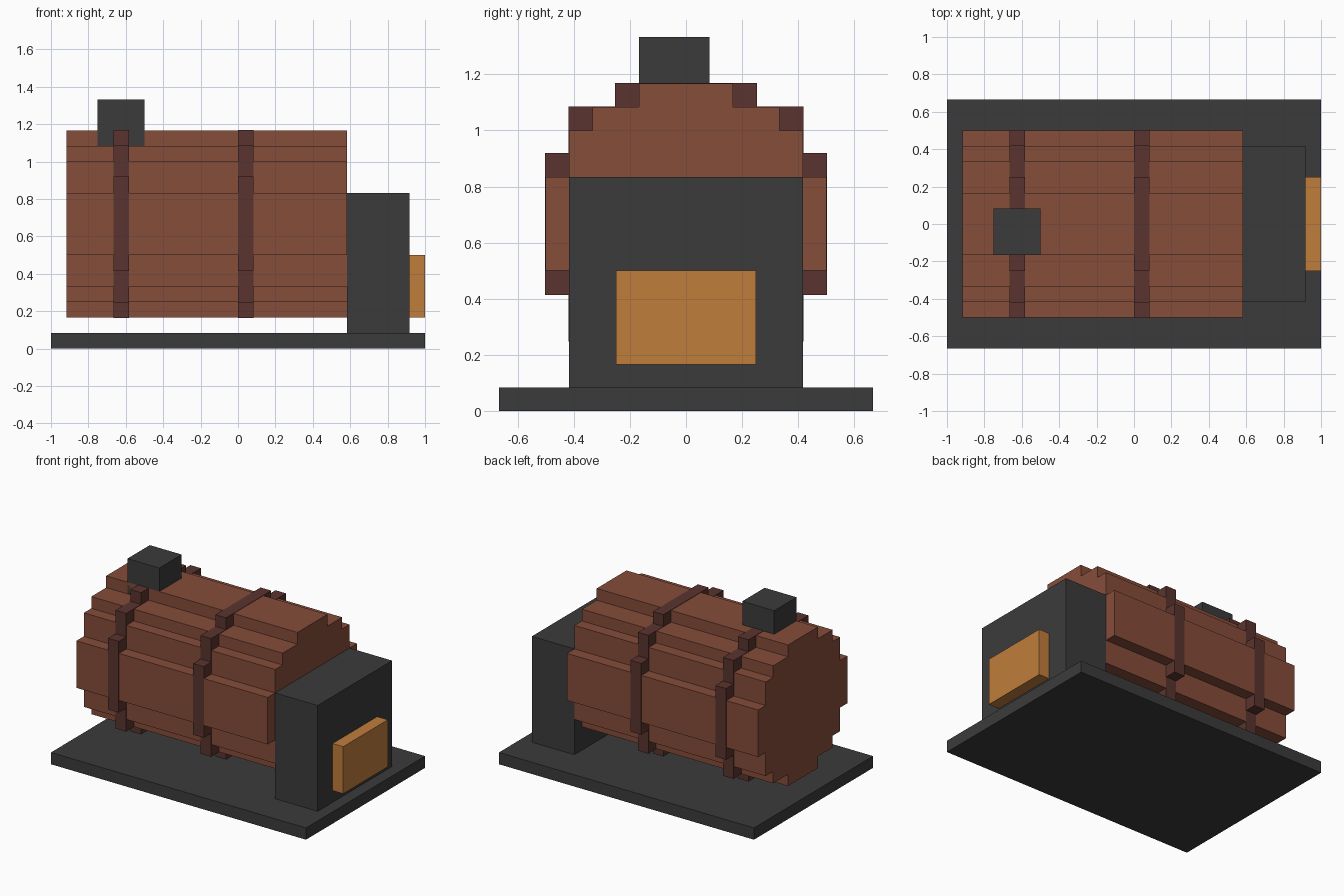
import bpy
import bmesh

cube = bpy.data.objects.get("Cube")
if cube:
    bpy.data.objects.remove(cube, do_unlink=True)

U = 1 / 12      # every size below is in blocks of this unit
AXIS_Z = 8      # height of the barrel axis


def material(name, rgb):
    m = bpy.data.materials.new(name)
    m.use_nodes = True
    color = (*rgb, 1)
    m.diffuse_color = color
    m.node_tree.nodes["Principled BSDF"].inputs["Base Color"].default_value = color
    return m


iron = material("dark iron", (0.0437, 0.0437, 0.0437))
wood = material("red brown wood", (0.238, 0.0742, 0.0423))
strap = material("dark brown strap", (0.102, 0.0343, 0.0273))
glow = material("orange door", (0.527, 0.205, 0.0452))


def finish(name, bm, mat):
    bmesh.ops.recalc_face_normals(bm, faces=bm.faces)
    mesh = bpy.data.meshes.new(name)
    bm.to_mesh(mesh)
    bm.free()
    mesh.materials.append(mat)
    ob = bpy.data.objects.new(name, mesh)
    bpy.context.collection.objects.link(ob)
    return ob


def box(name, x, y, z, mat):
    bm = bmesh.new()
    bmesh.ops.create_cube(bm, size=1)
    for v in bm.verts:
        v.co = [U * (r[0] if c < 0 else r[1]) for c, r in zip(v.co, (x, y, z))]
    return finish(name, bm, mat)


def stepped_drum(name, x0, x1, steps, mat, grow=0):
    """Extrude a stepped round outline along x.
    steps: (half width, height above the axis) from the top down."""
    quarter = []
    for i, (w, h) in enumerate(steps):
        quarter.append((w + grow, h + grow))
        if i + 1 < len(steps):
            quarter.append((w + grow, steps[i + 1][1] + grow))
    right = quarter + [(y, -z) for y, z in reversed(quarter)]
    outline = right + [(-y, z) for y, z in reversed(right)]
    bm = bmesh.new()
    face = bm.faces.new([bm.verts.new((x0 * U, y * U, (z + AXIS_Z) * U))
                         for y, z in outline])
    new = bmesh.ops.extrude_face_region(bm, geom=[face], use_keep_orig=True)["geom"]
    for v in new:
        if isinstance(v, bmesh.types.BMVert):
            v.co.x = x1 * U
    return finish(name, bm, mat)


# Base plate, firebox with door, chimney
box("base_plate", (-12, 12), (-8, 8), (0, 1), iron)
box("firebox", (7, 11), (-5, 5), (1, 10), iron)
box("firebox_door", (11, 12), (-3, 3), (2, 6), glow)
box("chimney", (-9, -6), (-2, 1), (13, 16), iron)

# Barrel and the two straps around it, slightly proud of its flush faces
stepped_drum("barrel", -11, 7, [(2, 6), (4, 5), (5, 4), (6, 2)], wood)
for label, x in (("rear", -8), ("middle", 0)):
    stepped_drum(label + "_strap", x, x + 1, [(3, 6), (5, 5), (6, 3)], strap, 0.03)
